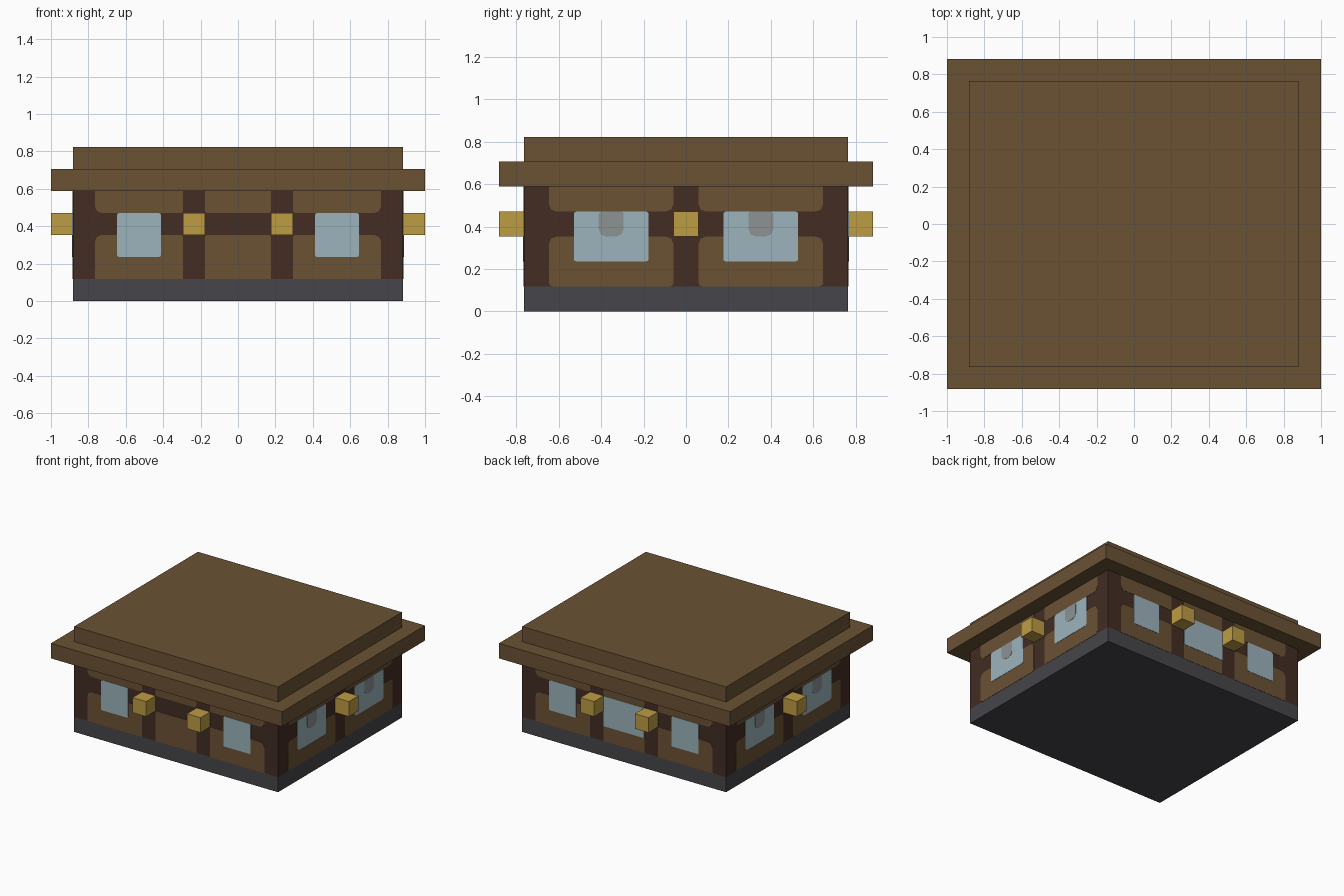
import bpy, bmesh, math
from mathutils import Matrix, Vector

if "Cube" in bpy.data.objects:
    bpy.data.objects.remove(bpy.data.objects["Cube"])

U = 2 / 17  # one block of the design grid


def material(name, rgb):
    lin = [((c / 255 + 0.055) / 1.055) ** 2.4 for c in rgb] + [1]
    m = bpy.data.materials.new(name)
    m.use_nodes = True
    m.diffuse_color = lin
    m.node_tree.nodes["Principled BSDF"].inputs["Base Color"].default_value = lin
    return m


wood = material("brown wood", (107, 82, 52))
timber = material("dark timber", (66, 44, 35))
stone = material("slate stone", (70, 69, 74))
glass = material("pale blue glass", (156, 180, 188))
grey = material("grey shade", (140, 146, 148))
gold = material("gold lantern", (189, 156, 68))


def finish(name, bm, mat):
    mesh = bpy.data.meshes.new(name)
    bmesh.ops.recalc_face_normals(bm, faces=bm.faces)
    bm.to_mesh(mesh)
    bm.free()
    mesh.materials.append(mat)
    obj = bpy.data.objects.new(name, mesh)
    bpy.context.collection.objects.link(obj)
    return obj


def box(name, centre, size, mat):
    bm = bmesh.new()
    bmesh.ops.create_cube(bm, size=1)
    bmesh.ops.scale(bm, vec=Vector(size) * U, verts=bm.verts)
    bmesh.ops.translate(bm, vec=Vector(centre) * U, verts=bm.verts)
    return finish(name, bm, mat)


def plate(name, side, u, z, mat, thick, radii=(0, 0, 0, 0)):
    """Thin wall plate; radii run bottom left, bottom right, top right, top left."""
    angle, wall = side
    corners = [(u[0], z[0], 1, 1), (u[1], z[0], -1, 1), (u[1], z[1], -1, -1), (u[0], z[1], 1, -1)]
    pts = []
    for i, (cx, cz, sx, sz) in enumerate(corners):
        r = radii[i]
        steps = 3 if r else 1
        for k in range(steps):
            a = math.pi * (1 + i / 2) + k * math.pi / 4
            pts.append((cx + r * (sx + math.cos(a)), cz + r * (sz + math.sin(a))) if r else (cx, cz))
    bm = bmesh.new()
    face = bm.faces.new([bm.verts.new((p * U, -wall * U, q * U)) for p, q in pts])
    out = bmesh.ops.extrude_face_region(bm, geom=[face])["geom"]
    bmesh.ops.translate(bm, vec=(0, -thick, 0), verts=[v for v in out if isinstance(v, bmesh.types.BMVert)])
    bmesh.ops.rotate(bm, cent=(0, 0, 0), matrix=Matrix.Rotation(angle, 3, "Z"), verts=bm.verts)
    return finish(name, bm, mat)


# Stacked body and roof
box("stone_base", (0, 0, 0.5), (15, 13, 1), stone)
box("timber_walls", (0, 0, 3), (15, 13, 4), timber)
box("roof_eaves", (0, 0, 5.5), (17, 15, 1), wood)
box("roof_top", (0, 0, 6.5), (15, 13, 1), wood)

# Lanterns on the posts
for s in (-1, 1):
    box("side_lantern", (8 * s, 0, 3.5), (1, 1, 1), gold)
    for x in (-2, 2):
        box("wall_lantern", (x, 7 * s, 3.5), (1, 1, 1), gold)

# Layers of plates on the walls
PANEL, GLASS, SHADE = 0.002, 0.004, 0.006
R, r = 0.3, 0.1

# Front and back: three bays, outer ones with windows
for name, side in (("front", (0, 6.5)), ("back", (math.pi, 6.5))):
    for bay, u, left, right in (("left", (-6.5, -2.5), R, r), ("middle", (-1.5, 1.5), r, r),
                                ("right", (2.5, 6.5), r, R)):
        plate(f"{name}_{bay}_lower_panel", side, u, (1, 3), wood, PANEL, (0, 0, right, left))
        plate(f"{name}_{bay}_upper_panel", side, u, (4, 5), wood, PANEL, (left, right, 0, 0))
    for u in ((-5.5, -3.5), (3.5, 5.5)):
        plate(f"{name}_window", side, u, (2, 4), glass, GLASS, (r, r, r, r))
plate("back_middle_window", (math.pi, 6.5), (-1.5, 1.5), (2, 4), glass, GLASS)

# Left and right sides: two wide bays with shaded windows
for name, side in (("left", (math.pi / 2, 7.5)), ("right", (-math.pi / 2, 7.5))):
    for c in (-3, 3):
        span = (c - 2.5, c + 2.5)
        plate(f"{name}_lower_panel", side, span, (1, 3), wood, PANEL, (R / 2, R / 2, R, R))
        plate(f"{name}_upper_panel", side, span, (4, 5), wood, PANEL, (R, R, 0, 0))
        plate(f"{name}_window", side, (c - 1.5, c + 1.5), (2, 4), glass, GLASS, (r, r, r, r))
        plate(f"{name}_window_shade", side, (c - 0.5, c + 0.5), (3, 4), grey, SHADE, (R, R, r, r))
